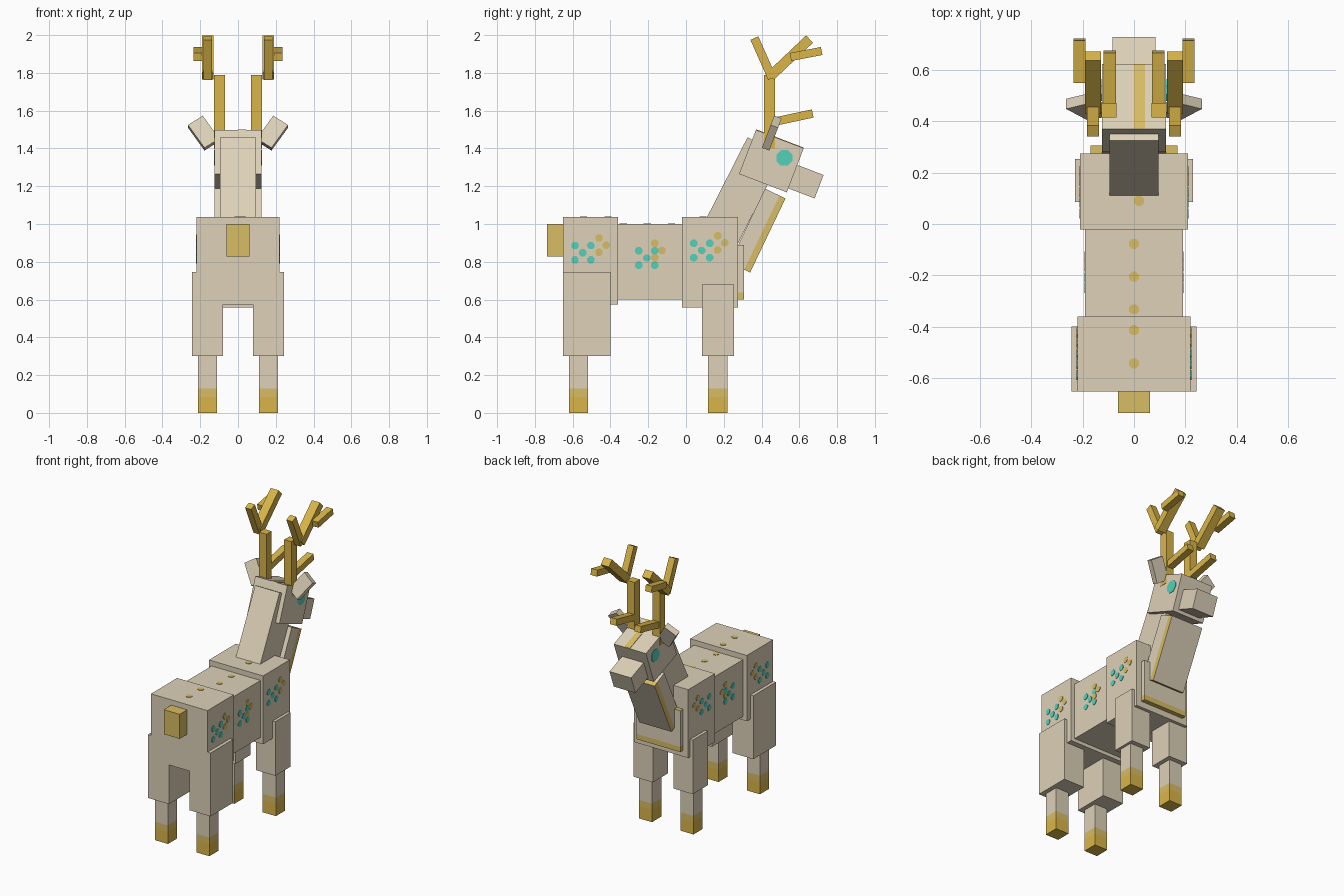
import bpy, bmesh, math
from mathutils import Matrix, Vector

if "Cube" in bpy.data.objects:
    bpy.data.objects.remove(bpy.data.objects["Cube"])


def material(name, rgb):
    m = bpy.data.materials.new(name)
    lin = [((c / 255 + 0.055) / 1.055) ** 2.4 for c in rgb]
    m.diffuse_color = (*lin, 1)
    m.use_nodes = True
    m.node_tree.nodes["Principled BSDF"].inputs["Base Color"].default_value = m.diffuse_color
    return m


BONE = material("bone", (221, 209, 184))
GOLD = material("gold", (217, 181, 72))
PALE = material("pale gold", (216, 188, 100))
TEAL = material("teal", (84, 208, 186))


def finish(name, bm, mats, matrix):
    me = bpy.data.meshes.new(name)
    bm.to_mesh(me)
    bm.free()
    for m in mats:
        me.materials.append(m)
    ob = bpy.data.objects.new(name, me)
    ob.matrix_world = matrix
    bpy.context.collection.objects.link(ob)
    return ob


def box(name, center, size, mats=(BONE,), rot=None, cuts=(), rule=None):
    """Box with optional cut planes (axis, local value) and a face colour rule."""
    bm = bmesh.new()
    bmesh.ops.create_cube(bm, size=1)
    bmesh.ops.scale(bm, vec=size, verts=bm.verts)
    for axis, value in cuts:
        n = Vector((0, 0, 0))
        n[axis] = 1
        bmesh.ops.bisect_plane(bm, geom=bm.verts[:] + bm.edges[:] + bm.faces[:],
                               plane_co=n * value, plane_no=n)
    bm.normal_update()
    if rule:
        for f in bm.faces:
            f.material_index = rule(f.calc_center_median(), f.normal)
    m = Matrix.Translation(center) @ (rot or Matrix()).to_4x4()
    return finish(name, bm, mats, m)


def span(name, x, y, z, **kw):
    """Axis-aligned box given by its ranges."""
    r = (x, y, z)
    return box(name, [(a + b) / 2 for a, b in r], [b - a for a, b in r], **kw)


def bar(name, x, p, q, wx, t):
    """Square bar in a side plane, from p to q (y, z)."""
    dy, dz = q[0] - p[0], q[1] - p[1]
    rot = Matrix.Rotation(math.atan2(-dy, dz), 3, 'X')
    box(name, (x, (p[0] + q[0]) / 2, (p[1] + q[1]) / 2),
        (wx, t, math.hypot(dy, dz)), (GOLD,), rot)


def spot(name, pos, axis, mat, r=0.021, n=8):
    """Thin painted disc facing along x or z."""
    bm = bmesh.new()
    bmesh.ops.create_cone(bm, cap_ends=True, segments=n, radius1=r, radius2=r, depth=0.006,
                          matrix=Matrix.Rotation(math.pi / n, 4, 'Z'))
    rot = Matrix.Rotation(math.pi / 2, 4, 'Y') if axis == 'x' else Matrix()
    finish(name, bm, (mat,), Matrix.Translation(pos) @ rot)


def tilt(deg):
    return Matrix.Rotation(math.radians(deg), 3, 'X')


# Body
span("rump", (-.22, .22), (-.652, -.361), (.575, 1.037))
span("belly", (-.19, .19), (-.361, -.022), (.60, 1.0))
span("chest", (-.21, .21), (-.022, .275), (.557, 1.037))
span("tail", (-.062, .062), (-.735, -.65), (.828, 1.0), mats=(PALE,))
# Breastplate: gold hem and top
span("breastplate", (-.17, .17), (.27, .306), (.60, .89), mats=(BONE, PALE),
     cuts=[(2, -.108)], rule=lambda c, n: int(c.z < -.108 or n.z > .5))

# Neck and throat fur with gold trim
box("neck", (0, .2785, 1.135), (.19, .209, .62), rot=tilt(-26.9))
box("throat_fur", (0, .379, .965), (.25, .12, .435), (BONE, PALE), tilt(-25.5),
    cuts=[(1, .025)], rule=lambda c, n: int(c.y > .025 and n.y < .5))

# Head
HEAD = Vector((0, .452, 1.333))
R = tilt(-21)
box("head", HEAD, (.25, .271, .25), rot=R)
box("muzzle", (0, .630, 1.226), (.168, .16, .133), rot=R)
box("forehead_stripe", HEAD + R @ Vector((.0215, 0, .125)), (.043, .269, .006), (PALE,), R)

for s, side in ((-1, "left"), (1, "right")):
    spot(f"{side}_eye", (s * .125, .521, 1.35), 'x', TEAL, .045)
    ear_rot = R @ Matrix.Rotation(math.radians(s * 34), 3, 'Y')
    box(f"{side}_ear", (s * .182, .454, 1.481), (.094, .042, .156), rot=ear_rot)

    # Antler
    bar(f"{side}_antler_beam", s * .098, (.443, 1.40), (.443, 1.79), .058, .058)
    bar(f"{side}_antler_low_tine", s * .095, (.46, 1.54), (.671, 1.585), .048, .044)
    bar(f"{side}_antler_back_tine", s * .16, (.456, 1.772), (.362, 1.984), .047, .046)
    bar(f"{side}_antler_front_tine", s * .16, (.447, 1.783), (.654, 1.979), .062, .053)
    bar(f"{side}_antler_outer_tine", s * .212, (.553, 1.884), (.718, 1.916), .048, .043)

    # Legs: thigh, then shin with a two-tone hoof
    for part, yt, top, yl in (("hind", (-.652, -.40), .745, (-.62, -.518)),
                              ("front", (.085, .253), .68, (.117, .22))):
        xs = sorted((s * .08, s * (.243 if part == "hind" else .23)))
        span(f"{side}_{part}_thigh", xs, yt, (.30, top))
        span(f"{side}_{part}_shin", sorted((s * .11, s * .212)), yl, (0, .302),
             mats=(BONE, PALE, GOLD), cuts=[(2, .085 - .151), (2, .13 - .151)],
             rule=lambda c, n: 2 if c.z < -.066 else 1 if c.z < -.021 else 0)

    # Flank spots: a teal five-spot with gold spots ahead of it
    for part, x, y, z in (("rump", .22, -.546, .848), ("belly", .19, -.208, .82),
                          ("chest", .21, .083, .86)):
        dz = .038
        for i, (a, b) in enumerate(((0, 0), (-1, 1), (1, 1), (-1, -1), (1, -1))):
            spot(f"{side}_{part}_teal_spot_{i}", (s * x, y + a * .042, z + b * dz), 'x', TEAL)
        for i, (a, b) in enumerate(((.085, .078), (.123, .04), (.085, .002))):
            k = -.042 if part == "belly" else 0
            spot(f"{side}_{part}_gold_spot_{i}", (s * x, y + a + k, z + b), 'x', PALE)

# Spots along the spine
for i, (x, y, z) in enumerate(((.02, .09, 1.037), (0, -.077, 1.0), (0, -.205, 1.0),
                               (0, -.332, 1.0), (0, -.413, 1.037), (0, -.543, 1.037))):
    spot(f"spine_spot_{i}", (x, y, z), 'z', PALE)
